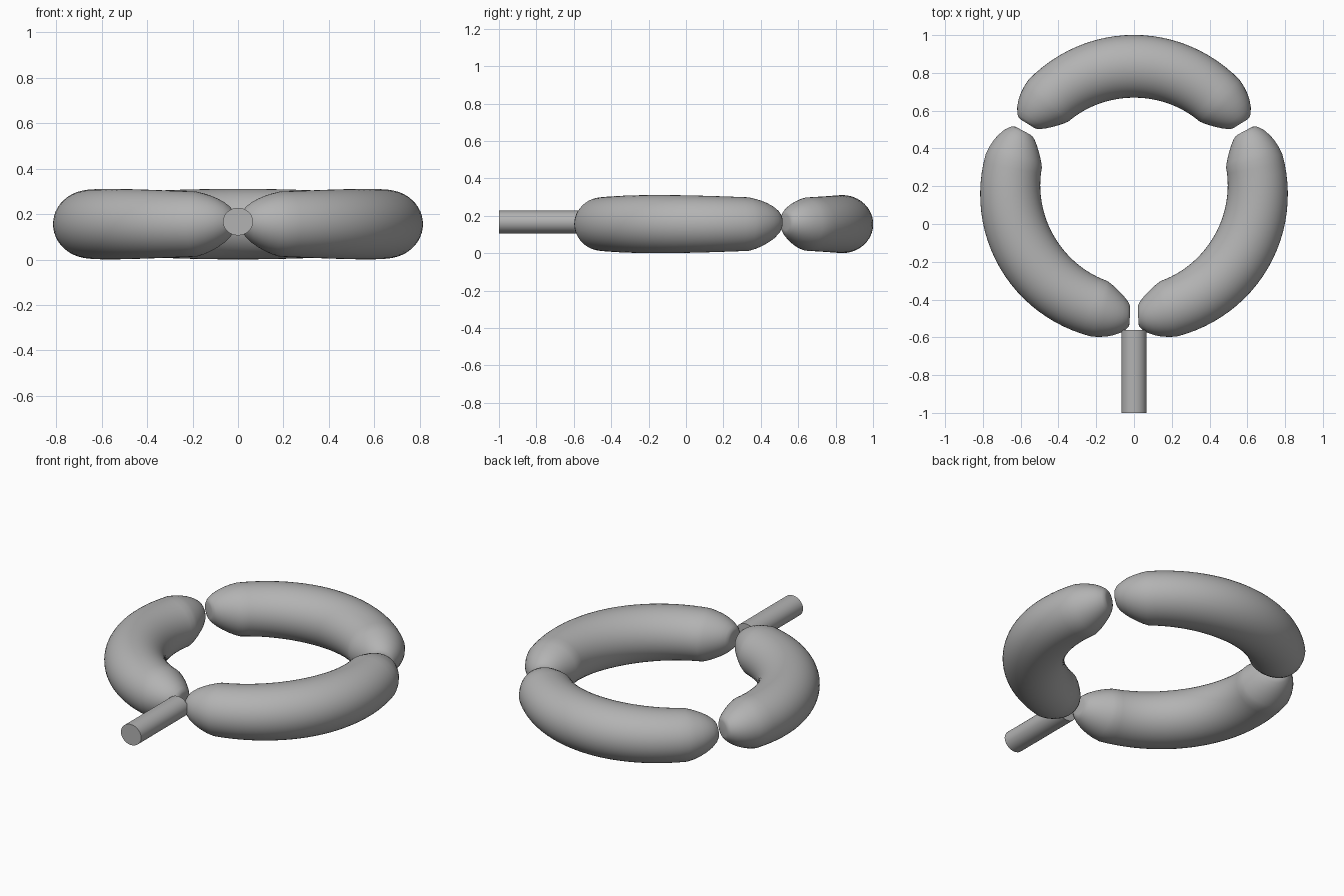
import bpy
import bmesh
from math import cos, sin, pi, radians
from mathutils import Vector

cube = bpy.data.objects.get("Cube")
if cube:
    bpy.data.objects.remove(cube, do_unlink=True)

RING_Y, RING_R, MID_Z, FLATTEN = 0.18, 0.655, 0.156, 0.935
SIDES = 48

grey = bpy.data.materials.new("plain grey")
grey.use_nodes = True
grey.diffuse_color = (0.45, 0.45, 0.45, 1)
grey.node_tree.nodes["Principled BSDF"].inputs["Base Color"].default_value = (0.45, 0.45, 0.45, 1)


def add_part(name, bm):
    """Turn a bmesh into a smooth grey object."""
    bmesh.ops.recalc_face_normals(bm, faces=bm.faces)
    mesh = bpy.data.meshes.new(name)
    bm.to_mesh(mesh)
    bm.free()
    mesh.materials.append(grey)
    part = bpy.data.objects.new(name, mesh)
    bpy.context.collection.objects.link(part)
    bpy.ops.object.select_all(action='DESELECT')
    part.select_set(True)
    bpy.context.view_layer.objects.active = part
    bpy.ops.object.shade_smooth_by_angle(angle=radians(35))
    return part


# Half of a segment: degrees from the gap, tube radius, rise of the tip
half = [(1.9, 0.045, 0.01), (2.2, 0.058, 0.01), (3.1, 0.073, 0.009), (5.3, 0.096, 0.007),
        (8, 0.116, 0.005), (10.6, 0.131, 0.003), (13.5, 0.144, 0.001), (16.3, 0.153, 0)]
# The body swells gently towards the middle
for i in range(1, 13):
    t = i / 12
    half.append((16.3 + (60 - 16.3) * t, 0.153 + 0.013 * sin(t * pi / 2), 0))
stations = half + [(120 - a, r, rise) for a, r, rise in reversed(half[:-1])]


def ring_segment(name, start):
    """Sweep a flattened tube along a third of the ring."""
    bm = bmesh.new()
    loops = []
    for angle, radius, rise in stations:
        a = radians(start + angle)
        loop = []
        for k in range(SIDES):
            u = 2 * pi * k / SIDES
            reach = RING_R + rise + radius * cos(u)
            height = MID_Z + rise + FLATTEN * radius * sin(u)
            loop.append(bm.verts.new((reach * cos(a), RING_Y + reach * sin(a), height)))
        loops.append(loop)
    for one, two in zip(loops, loops[1:]):
        for k in range(SIDES):
            n = (k + 1) % SIDES
            bm.faces.new((one[k], one[n], two[n], two[k]))
    bm.faces.new(loops[0])
    bm.faces.new(loops[-1])
    return add_part(name, bm)


ring_segment("left_segment", -90)
ring_segment("back_segment", 30)
ring_segment("right_segment", 150)

# Straight stem pointing to the front
bm = bmesh.new()
bmesh.ops.create_cone(bm, cap_ends=True, segments=SIDES, radius1=0.066, radius2=0.066, depth=0.44)
for v in bm.verts:
    v.co = Vector((v.co.x, v.co.z - 0.78, MID_Z + 0.011 + v.co.y * 0.92))
add_part("stem", bm)
